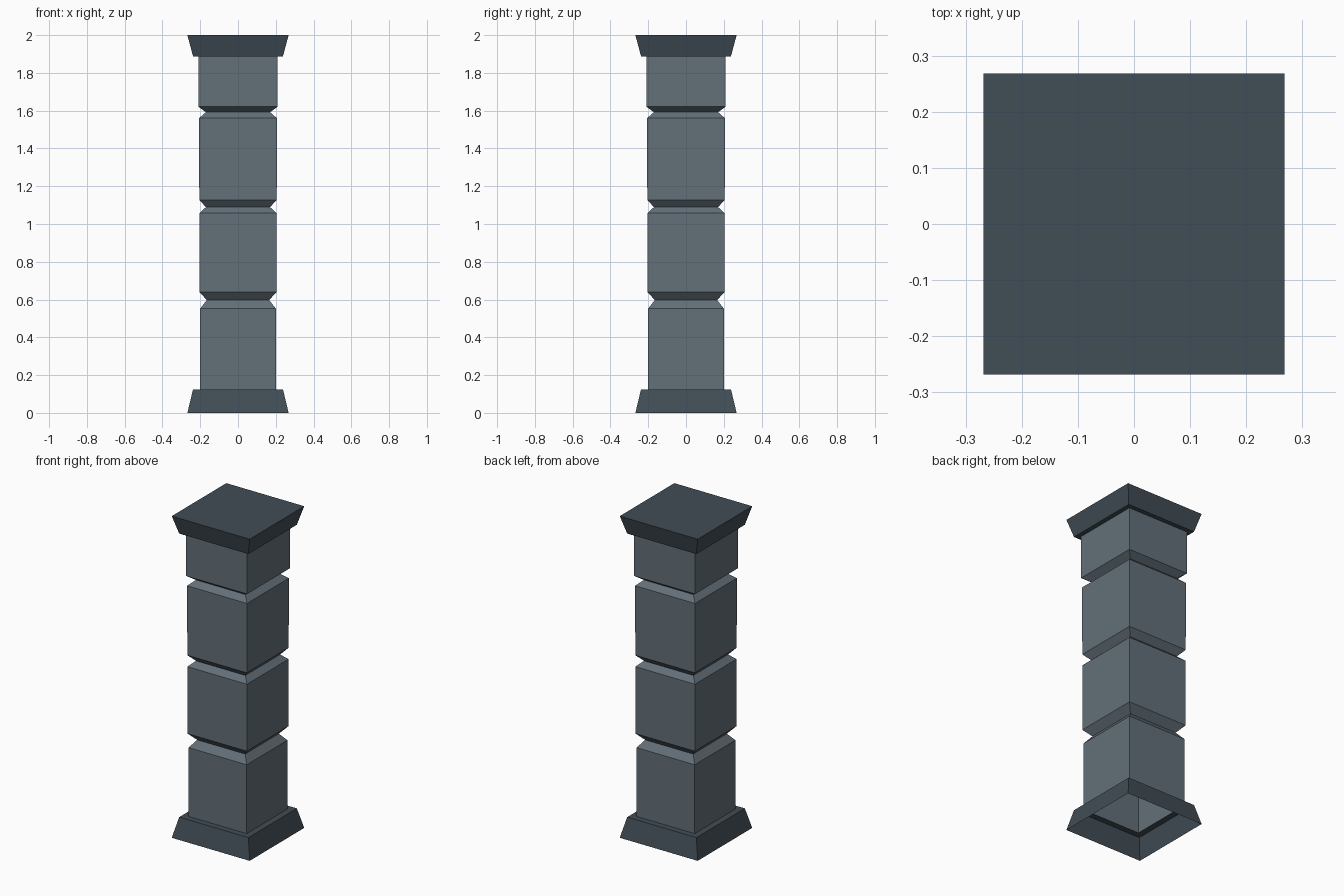
import bpy, bmesh

if "Cube" in bpy.data.objects:
    bpy.data.objects.remove(bpy.data.objects["Cube"])


def material(name, rgb):
    m = bpy.data.materials.new(name)
    m.diffuse_color = (*rgb, 1.0)
    m.use_nodes = True
    m.node_tree.nodes["Principled BSDF"].inputs["Base Color"].default_value = m.diffuse_color
    return m


stone = material("slate grey", (0.125, 0.160, 0.190))
trim = material("dark slate", (0.053, 0.074, 0.092))


def square_shell(name, profile, mat, close_top=False):
    """Stack square rings (half width, height) into an open shell."""
    bm = bmesh.new()
    rings = [[bm.verts.new((sx * h, sy * h, z))
              for sx, sy in ((-1, -1), (1, -1), (1, 1), (-1, 1))]
             for h, z in profile]
    for a, b in zip(rings, rings[1:]):
        for i in range(4):
            j = (i + 1) % 4
            bm.faces.new((a[i], a[j], b[j], b[i]))
    if close_top:
        bm.faces.new(rings[-1])
    mesh = bpy.data.meshes.new(name)
    bm.to_mesh(mesh)
    bm.free()
    mesh.materials.append(mat)
    ob = bpy.data.objects.new(name, mesh)
    bpy.context.collection.objects.link(ob)
    return ob


# Flared plinth, hollow underneath, with a ledge up to the shaft
square_shell("plinth", [(0.268, 0), (0.238, 0.125), (0.20, 0.125)], trim)

# Shaft of four blocks with V grooves between them
profile = [(0.20, 0.125)]
for below, z0, neck, z1, above, z2 in (
        (0.20, 0.553, 0.165, 0.597, 0.205, 0.641),
        (0.205, 1.057, 0.17, 1.089, 0.205, 1.128),
        (0.206, 1.56, 0.17, 1.592, 0.21, 1.621)):
    profile += [(below, z0), (neck, z1), (above, z2)]
profile.append((0.21, 1.888))
square_shell("shaft", profile, stone)

# Flared capital with a flat top
square_shell("capital", [(0.21, 1.888), (0.238, 1.888), (0.268, 2.0)], trim, close_top=True)
